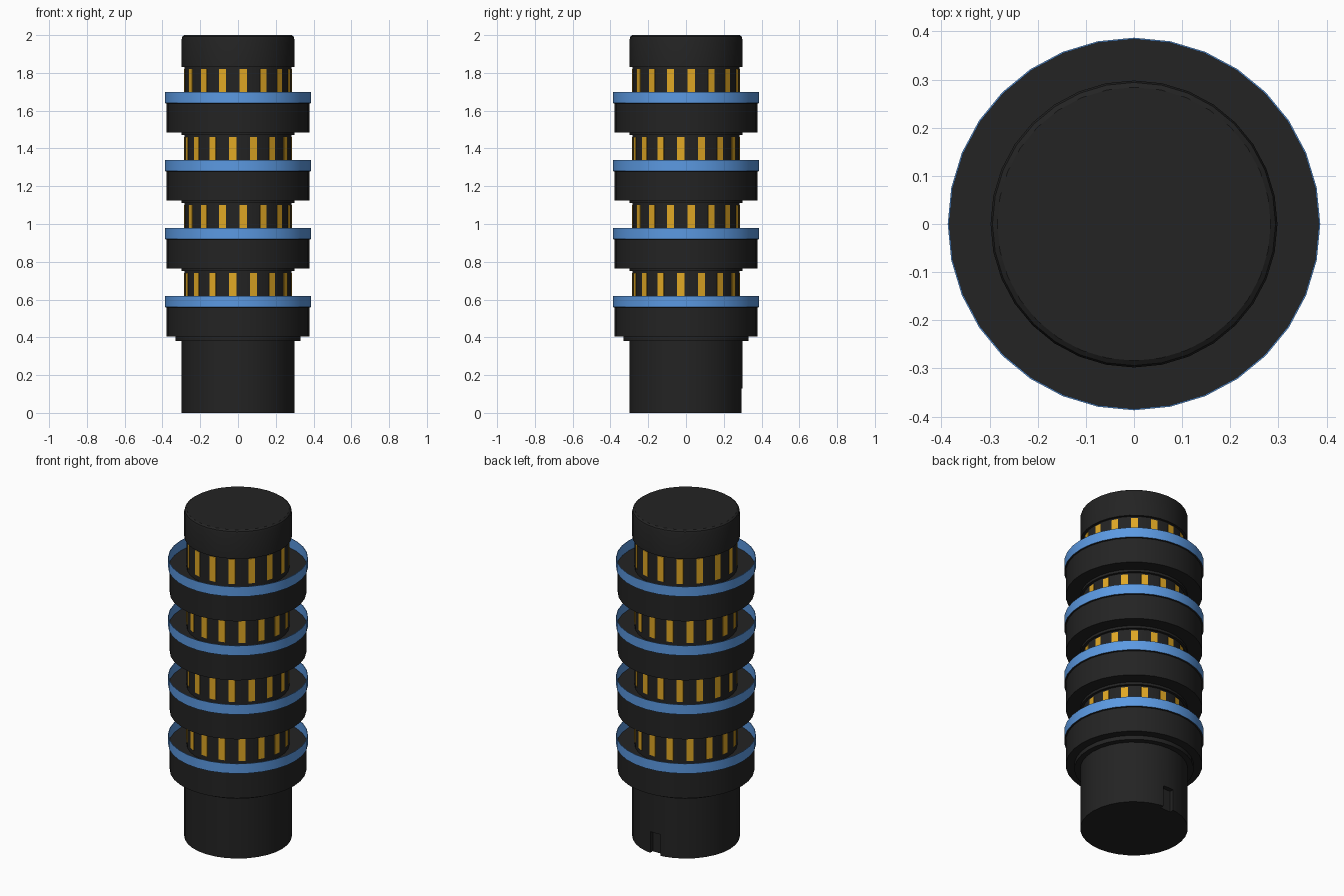
import bpy, bmesh, math
from mathutils import Matrix, Vector

if "Cube" in bpy.data.objects:
    bpy.data.objects.remove(bpy.data.objects["Cube"])

SIDES = 32
PITCH = 0.36
TIERS = 4


def material(name, rgb):
    m = bpy.data.materials.new(name)
    m.diffuse_color = (*rgb, 1.0)
    m.use_nodes = True
    m.node_tree.nodes["Principled BSDF"].inputs["Base Color"].default_value = m.diffuse_color
    return m


BLACK = material("matte black", (0.017, 0.017, 0.017))
BLUE = material("band blue", (0.105, 0.32, 0.76))
GOLD = material("contact gold", (0.75, 0.39, 0.018))


def add_object(name, bm, mat, smooth=True):
    mesh = bpy.data.meshes.new(name)
    bm.to_mesh(mesh)
    bm.free()
    obj = bpy.data.objects.new(name, mesh)
    bpy.context.collection.objects.link(obj)
    mesh.materials.append(mat)
    if smooth:
        bpy.ops.object.select_all(action='DESELECT')
        obj.select_set(True)
        bpy.context.view_layer.objects.active = obj
        bpy.ops.object.shade_smooth_by_angle(angle=math.radians(30))
    return obj


def lathe(name, profile, mat, closed=False):
    """Spin (radius, height) points round z; radius 0 makes a pole."""
    bm = bmesh.new()
    rows = []
    for r, z in profile:
        if r == 0:
            rows.append([bm.verts.new((0, 0, z))] * SIDES)
        else:
            rows.append([bm.verts.new((r * math.cos(a), r * math.sin(a), z))
                         for a in (math.tau * i / SIDES for i in range(SIDES))])
    pairs = list(zip(rows, rows[1:]))
    if closed:
        pairs.append((rows[-1], rows[0]))
    for lo, hi in pairs:
        for i in range(SIDES):
            j = (i + 1) % SIDES
            loop = list(dict.fromkeys((lo[i], lo[j], hi[j], hi[i])))
            bm.faces.new(loop)
    bmesh.ops.recalc_face_normals(bm, faces=bm.faces)
    return add_object(name, bm, mat)


def box(bm, size, matrix):
    bmesh.ops.create_cube(bm, size=1, matrix=matrix @ Matrix.Diagonal((*size, 1)))


# Central body: base, collar, four recessed contact zones and rounded cap
profile = [(0, 0), (0.298, 0), (0.298, 0.38), (0.33, 0.38), (0.33, 0.42), (0.284, 0.42)]
for k in range(TIERS):
    z = 0.75 + PITCH * k
    profile += [(0.284, z), (0.298, z)]
    if k < TIERS - 1:
        profile += [(0.298, z + 0.06), (0.284, z + 0.06)]
profile += [(0.298, 1.98), (0.294, 1.993), (0.284, 2.0), (0, 2.0)]
body = lathe("central_body", profile, BLACK)

# Key slot cut into the back of the base
bm = bmesh.new()
box(bm, (0.07, 0.06, 0.26), Matrix.Translation((0, 0.30, 0)))
cutter = add_object("slot_cutter", bm, BLACK, smooth=False)
cutter.hide_render = True
cutter.hide_set(True)
cut = body.modifiers.new("key_slot", 'BOOLEAN')
cut.operation = 'DIFFERENCE'
cut.solver = 'EXACT'
cut.object = cutter

for k in range(TIERS):
    z = PITCH * k
    # Black ring with a floor for the blue lip
    lathe(f"ring_{k + 1}", [(0.27, z + 0.405), (0.378, z + 0.405), (0.378, z + 0.558),
                            (0.386, z + 0.56), (0.27, z + 0.56)], BLACK, closed=True)
    # Thin blue lip standing on the ring
    lathe(f"blue_band_{k + 1}", [(0.387, z + 0.56), (0.387, z + 0.62),
                                 (0.384, z + 0.62), (0.384, z + 0.56)], BLUE, closed=True)
    # Gold contact strips, staggered on alternate tiers
    bm = bmesh.new()
    offset = math.radians(5.625 if k % 2 else -5.625)
    for i in range(SIDES // 2):
        turn = Matrix.Rotation(offset + math.tau * i / (SIDES // 2), 4, 'Z')
        box(bm, (0.038, 0.007, 0.15),
            turn @ Matrix.Translation(Vector((0, -0.2825, z + 0.665))))
    add_object(f"contact_strips_{k + 1}", bm, GOLD, smooth=False)
